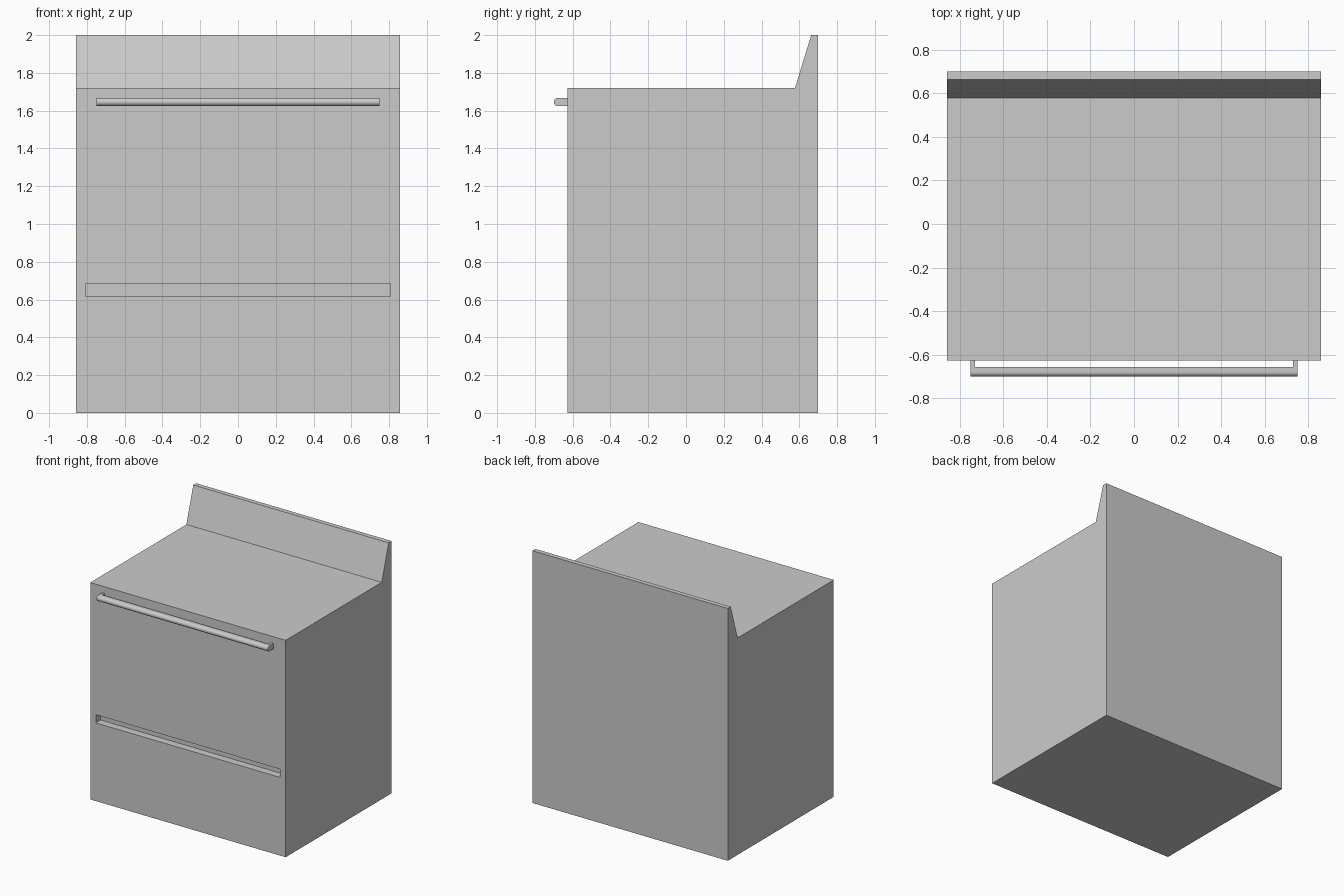
import bpy, bmesh
from math import sin, cos, pi, radians

if "Cube" in bpy.data.objects:
    bpy.data.objects.remove(bpy.data.objects["Cube"])


def extrude_x(name, profile, x0, x1):
    """Solid made by sweeping a (y, z) profile from x0 to x1."""
    bm = bmesh.new()
    face = bm.faces.new([bm.verts.new((x0, y, z)) for y, z in profile])
    res = bmesh.ops.extrude_face_region(bm, geom=[face])
    verts = [v for v in res["geom"] if isinstance(v, bmesh.types.BMVert)]
    bmesh.ops.translate(bm, verts=verts, vec=(x1 - x0, 0, 0))
    bmesh.ops.recalc_face_normals(bm, faces=bm.faces)
    mesh = bpy.data.meshes.new(name)
    bm.to_mesh(mesh)
    bm.free()
    obj = bpy.data.objects.new(name, mesh)
    bpy.context.collection.objects.link(obj)
    return obj


def rect(y0, y1, z0, z1):
    return [(y0, z0), (y1, z0), (y1, z1), (y0, z1)]


W, FRONT, BACK = 0.857, -0.627, 0.70

# Cabinet with sloped backsplash
body = extrude_x("stove_body", [(FRONT, 0), (BACK, 0), (BACK, 2), (0.663, 2),
                                (0.577, 1.72), (FRONT, 1.72)], -W, W)

# Recessed drawer grip across the front
cutter = extrude_x("drawer_grip_cutter",
                   rect(FRONT - 0.1, FRONT + 0.06, 0.62, 0.685), -0.808, 0.808)
cutter.hide_render = True
cutter.hide_viewport = True
mod = body.modifiers.new("drawer_grip", "BOOLEAN")
mod.operation = "DIFFERENCE"
mod.solver = "EXACT"
mod.object = cutter

# Oven door handle: bar with half-round front
R, ZC, YB = 0.0215, 1.646, -0.657
arc = [(-0.70 + R - R * sin(pi * i / 16), ZC + R * cos(pi * i / 16))
       for i in range(17)]
bar = extrude_x("door_handle_bar", [(YB, ZC + R)] + arc + [(YB, ZC - R)], -0.75, 0.75)
bpy.context.view_layer.objects.active = bar
bar.select_set(True)
bpy.ops.object.shade_smooth_by_angle(angle=radians(30))

# Handle brackets joining the bar to the door
for side, s in (("left", -1), ("right", 1)):
    extrude_x(f"door_handle_bracket_{side}", rect(YB, FRONT, ZC - R, ZC + R),
              *sorted((s * 0.73, s * 0.75)))
